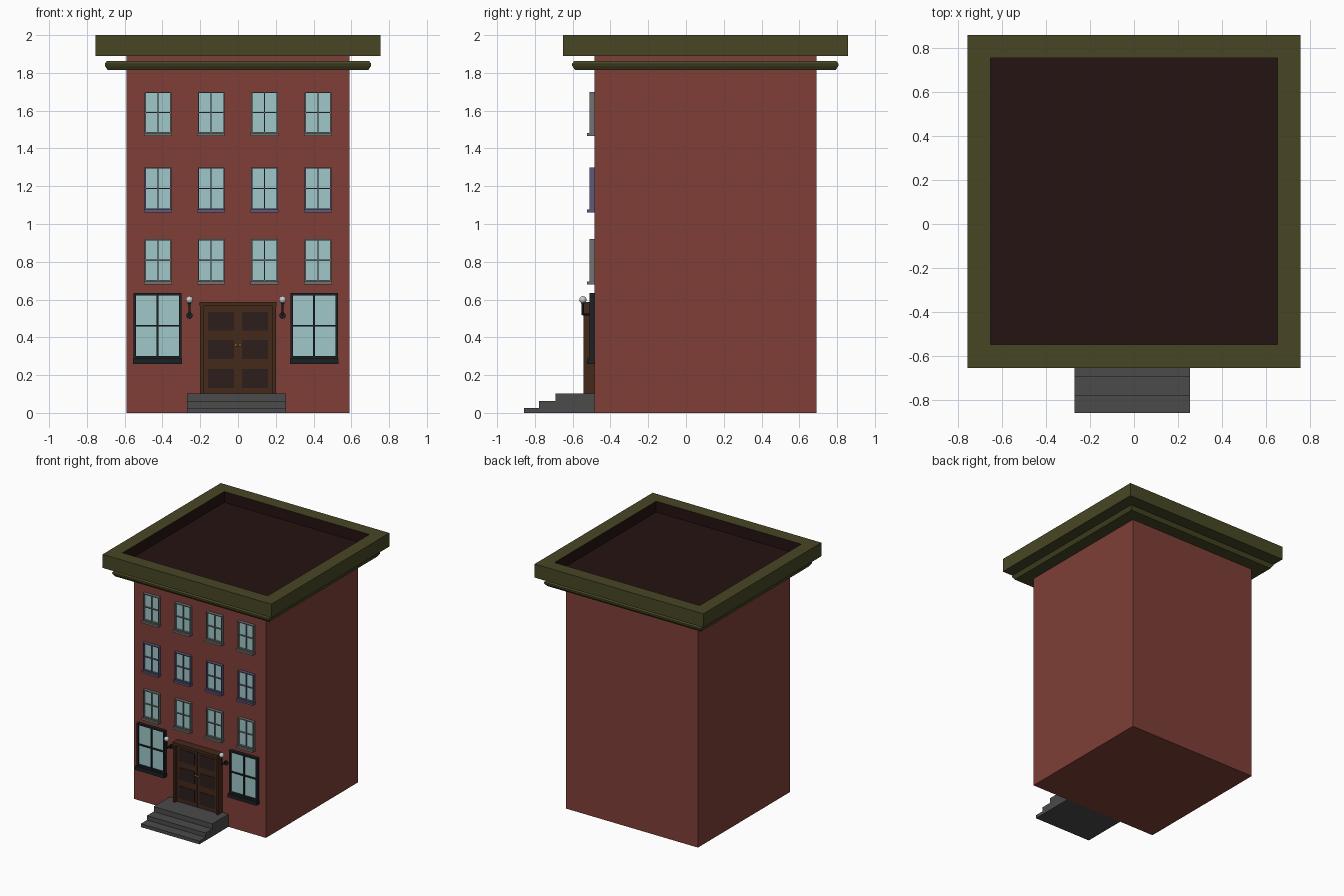
import bpy, bmesh, math
from mathutils import Matrix, Vector

if "Cube" in bpy.data.objects:
    bpy.data.objects.remove(bpy.data.objects["Cube"])

def mat(name, r, g, b):
    m = bpy.data.materials.new(name)
    m.diffuse_color = [(c / 255) ** 2.2 for c in (r, g, b)] + [1]
    m.use_nodes = True
    m.node_tree.nodes["Principled BSDF"].inputs["Base Color"].default_value = m.diffuse_color
    return m

BRICK = mat("brick", 126, 65, 57)
OLIVE = mat("olive", 73, 72, 41)
ROOF = mat("roof_dark", 40, 26, 24)
GLASS = mat("glass", 158, 198, 200)
GREY = mat("frame_grey", 112, 114, 114)
BLUE = mat("frame_blue", 92, 90, 122)
BLACK = mat("frame_black", 34, 38, 40)
STONE = mat("stone", 76, 76, 76)
WOOD = mat("wood", 70, 45, 32)
PANEL = mat("door_panel", 48, 36, 34)
BRASS = mat("brass", 170, 130, 50)
LAMP = mat("lamp_glass", 190, 190, 190)
WALL = -0.485   # front wall plane
CY = 0.1025     # centre of the building in y

def finish(name, bm, *mats):
    bmesh.ops.recalc_face_normals(bm, faces=bm.faces)
    me = bpy.data.meshes.new(name)
    bm.to_mesh(me)
    bm.free()
    for m in mats:
        me.materials.append(m)
    ob = bpy.data.objects.new(name, me)
    bpy.context.collection.objects.link(ob)
    return ob

def add_box(bm, x0, x1, y0, y1, z0, z1):
    c = Vector((x0 + x1, y0 + y1, z0 + z1)) / 2
    s = Matrix.Diagonal((x1 - x0, y1 - y0, z1 - z0, 1))
    bmesh.ops.create_cube(bm, size=1, matrix=Matrix.Translation(c) @ s)

def boxes(name, m, *dims):
    bm = bmesh.new()
    for d in dims:
        add_box(bm, *d)
    return finish(name, bm, m)

def square_ring(name, profile, mats, dark=()):
    # sweep a (half width, z) profile around the square building
    bm = bmesh.new()
    loops = [[bm.verts.new((sx * r, CY + sy * r, z)) for r, z in profile]
             for sx, sy in ((-1, -1), (1, -1), (1, 1), (-1, 1))]
    n = len(profile)
    for i in range(4):
        a, b = loops[i], loops[(i + 1) % 4]
        for j in range(n):
            k = (j + 1) % n
            f = bm.faces.new((a[j], b[j], b[k], a[k]))
            f.material_index = int(j in dark)
    finish(name, bm, *mats)

def window(name, cx, z0, z1, w, t, bar, sill, m):
    # frame, glazing bars, projecting sill and glass pane
    x0, x1, y = cx - w / 2, cx + w / 2, WALL - 0.025
    zb, zm = z0 + sill, (z0 + sill + z1) / 2
    boxes(name + "_frame", m,
          (x0, x0 + t, y, WALL, zb, z1), (x1 - t, x1, y, WALL, zb, z1),
          (x0 + t, x1 - t, y, WALL, z1 - t, z1), (x0 + t, x1 - t, y, WALL, zb, zb + t),
          (cx - bar / 2, cx + bar / 2, y + 0.007, WALL, zb + t, z1 - t),
          (x0 + t, x1 - t, y + 0.005, WALL, zm - bar / 2, zm + bar / 2),
          (x0 - 0.003, x1 + 0.003, WALL - 0.04, WALL, z0, zb))
    boxes(name + "_glass", GLASS, (x0 + t, x1 - t, WALL - 0.01, WALL, zb + t, z1 - t))

# main block and roof
boxes("brick_body", BRICK, (-0.59, 0.59, WALL, 0.69, 0, 1.9))
square_ring("roof_parapet", [(0.58, 1.89), (0.755, 1.89), (0.755, 2), (0.65, 2),
                             (0.65, 1.91), (0.58, 1.91)], (OLIVE, ROOF), (3, 4))
boxes("roof_deck", ROOF, (-0.65, 0.65, CY - 0.65, CY + 0.65, 1.9, 1.912))
square_ring("lower_cornice", [(0.58, 1.815), (0.69, 1.815), (0.705, 1.838), (0.705, 1.848),
                              (0.695, 1.862), (0.58, 1.862)], (OLIVE,))

# upper windows
for row, (z0, z1, m) in enumerate(((0.68, 0.92, GREY), (1.06, 1.3, BLUE), (1.465, 1.7, GREY))):
    for col, cx in enumerate((-0.424, -0.142, 0.14, 0.423)):
        window(f"upper_window_{row}_{col}", cx, z0, z1, 0.142, 0.007, 0.006, 0.016, m)

# ground floor windows
for side, cx in (("left", -0.426), ("right", 0.403)):
    window(f"shop_window_{side}", cx, 0.26, 0.635, 0.252, 0.013, 0.01, 0.028, BLACK)

# front steps
boxes("front_steps", STONE, (-0.27, 0.254, -0.857, WALL, 0, 0.027),
      (-0.27, 0.254, -0.778, WALL, 0.027, 0.062), (-0.27, 0.254, -0.692, WALL, 0.062, 0.103))

# door surround, double door leaves and panels
boxes("door_surround", WOOD, (-0.2, -0.182, -0.543, WALL, 0.103, 0.565),
      (0.182, 0.2, -0.543, WALL, 0.103, 0.565), (-0.203, 0.203, -0.549, WALL, 0.565, 0.587))
for s, side in ((-1, "left"), (1, "right")):
    a, b = sorted((s * 0.001, s * 0.182))
    boxes(f"door_leaf_{side}", WOOD, (a, b, -0.52, WALL, 0.103, 0.565))
    a, b = sorted((s * 0.022, s * 0.16))
    boxes(f"door_panels_{side}", PANEL, *[(a, b, -0.524, -0.51, z, z + 0.1)
                                          for z in (0.133, 0.285, 0.435)])
    bm = bmesh.new()
    bmesh.ops.create_uvsphere(bm, u_segments=12, v_segments=8, radius=0.007,
                              matrix=Matrix.Translation((s * 0.011, -0.526, 0.357)))
    finish(f"door_knob_{side}", bm, BRASS)

# wall lamps: wall plate, arm, post, cup and globe
def add_cyl(bm, r1, r2, depth, loc, rot=0):
    bmesh.ops.create_cone(bm, cap_ends=True, segments=16, radius1=r1, radius2=r2, depth=depth,
                          matrix=Matrix.Translation(loc) @ Matrix.Rotation(rot, 4, 'X'))

for side, x in (("left", -0.257), ("right", 0.236)):
    bm = bmesh.new()
    q = math.pi / 2
    add_cyl(bm, 0.017, 0.017, 0.012, (x, WALL - 0.006, 0.515), q)
    add_cyl(bm, 0.006, 0.006, 0.062, (x, WALL - 0.031, 0.522), q)
    add_cyl(bm, 0.006, 0.006, 0.06, (x, -0.546, 0.548))
    add_cyl(bm, 0.006, 0.012, 0.012, (x, -0.546, 0.58))
    finish(f"lamp_bracket_{side}", bm, BLACK)
    bm = bmesh.new()
    bmesh.ops.create_uvsphere(bm, u_segments=20, v_segments=12, radius=0.019,
                              matrix=Matrix.Translation((x, -0.546, 0.599)))
    for f in bm.faces:
        f.smooth = True
    finish(f"lamp_globe_{side}", bm, LAMP)
